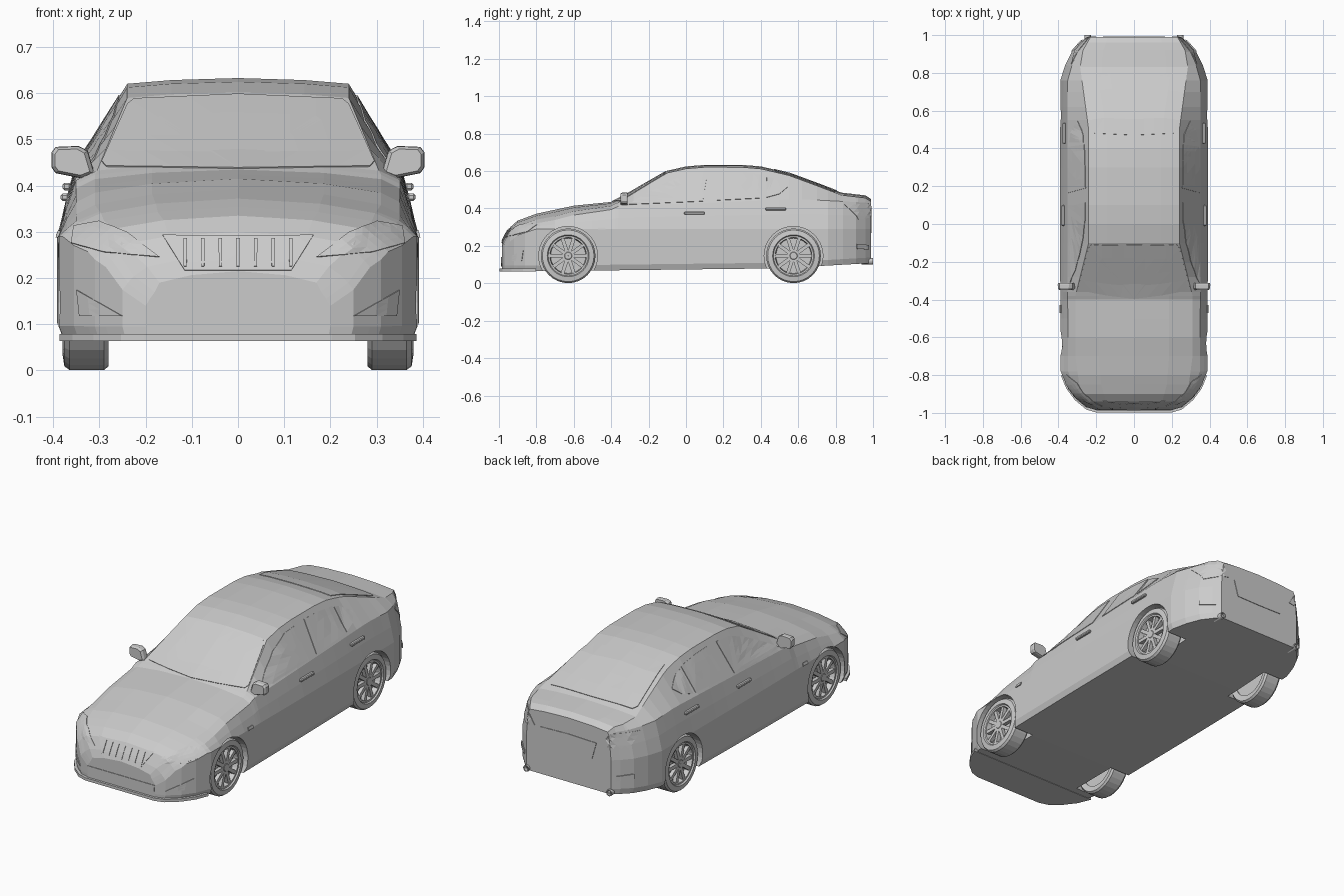
import bpy, bmesh, math
from mathutils import Vector, Matrix
from mathutils.bvhtree import BVHTree

if "Cube" in bpy.data.objects:
    bpy.data.objects.remove(bpy.data.objects["Cube"])

grey = bpy.data.materials.new("light grey")
grey.use_nodes = True
COLOUR = (0.6, 0.6, 0.6, 1)
grey.diffuse_color = COLOUR
grey.node_tree.nodes["Principled BSDF"].inputs["Base Color"].default_value = COLOUR


def finish(name, bm):
    bmesh.ops.recalc_face_normals(bm, faces=bm.faces)
    mesh = bpy.data.meshes.new(name)
    bm.to_mesh(mesh)
    bm.free()
    mesh.materials.append(grey)
    obj = bpy.data.objects.new(name, mesh)
    bpy.context.collection.objects.link(obj)
    return obj


def loft(bm, rings, caps=True, loop=False):
    rows = [[bm.verts.new(p) for p in ring] for ring in rings]
    pairs = list(zip(rows, rows[1:])) + ([(rows[-1], rows[0])] if loop else [])
    for a, b in pairs:
        for i in range(len(a)):
            j = (i + 1) % len(a)
            bm.faces.new((a[i], a[j], b[j], b[i]))
    if caps and not loop:
        bm.faces.new(rows[0])
        bm.faces.new(rows[-1])


def lerp(knots, y):
    for (a, va), (b, vb) in zip(knots, knots[1:]):
        if y <= b:
            return va + (vb - va) * max(0, y - a) / (b - a)
    return knots[-1][1]


# Body curves along the length: height, half width, roof or bonnet edge, floor
TOP = [(-.985, .215), (-.97, .25), (-.94, .3), (-.9, .335), (-.8, .372), (-.6, .415), (-.4, .435),
       (-.36, .452), (-.2, .545), (-.1, .602), (0, .625), (.1, .633), (.3, .633), (.4, .625),
       (.55, .59), (.7, .535), (.83, .485), (.96, .47), (.99, .45)]
WIDE = [(-.985, .2), (-.97, .25), (-.92, .31), (-.86, .355), (-.78, .388), (0, .392), (.76, .39),
        (.84, .365), (.91, .33), (.96, .285), (.99, .25)]
EDGE = [(-.985, .17), (-.94, .25), (-.85, .29), (-.7, .31), (-.38, .31), (-.1, .24), (.5, .24),
        (.83, .285), (.92, .27), (.99, .23)]
DROP = [(-.985, .025), (-.7, .035), (-.38, .02), (-.1, .012), (.99, .014)]
FLOOR = [(-.985, .065), (-.5, .068), (.5, .08), (.99, .108)]
BELT = [(-.4, .41), (.1, .43), (.6, .45), (.99, .43)]


def section(y):
    top, w, e, low = (lerp(k, y) for k in (TOP, WIDE, EDGE, FLOOR))
    rim = top - lerp(DROP, y)
    belt = min(lerp(BELT, y), rim - .02)
    waist = min(.29, belt - .03)
    shoulder = max(e + .008, w * .9)
    half = [(w * .97, low), (w, low + .03), (w, waist), ((w * 1.2 + shoulder) / 2.2, (waist + belt) / 2),
            (shoulder, belt), (e, rim), (e * .6, rim + (top - rim) * .65)]
    right = [(0, low)] + half + [(0, top)]
    return [Vector((x, y, z)) for x, z in right + [(-x, z) for x, z in reversed(half)]]


stations = sorted({y for k in (TOP, WIDE, EDGE) for y, _ in k} | {-.5, -.28, .2, .62})
bm = bmesh.new()
loft(bm, [section(y) for y in stations])
bmesh.ops.recalc_face_normals(bm, faces=bm.faces)
surface = BVHTree.FromBMesh(bm)
body = finish("body_shell", bm)

FRONT_AXLE, REAR_AXLE, HUB_Z = -.63, .575, .147


def lathe(bm, profile, centre, side, segments=32):
    rings = []
    for i in range(segments):
        a = 2 * math.pi * i / segments
        rings.append([(side * x, centre[0] + r * math.cos(a), centre[1] + r * math.sin(a))
                      for r, x in profile])
    loft(bm, rings, loop=True)


# Wheel arches cut through the sides
for axle in (FRONT_AXLE, REAR_AXLE):
    for side in (1, -1):
        bm = bmesh.new()
        turn = Matrix.Translation((side * .38, axle, HUB_Z)) @ Matrix.Rotation(math.pi / 2, 4, 'Y')
        bmesh.ops.create_cone(bm, cap_ends=True, segments=40, radius1=.157, radius2=.157,
                              depth=.24, matrix=turn)
        cutter = finish("arch_cutter", bm)
        cutter.hide_render = True
        mod = body.modifiers.new("arch", 'BOOLEAN')
        mod.operation, mod.solver, mod.object = 'DIFFERENCE', 'EXACT', cutter
        bpy.context.view_layer.objects.active = body
        bpy.ops.object.modifier_apply(modifier=mod.name)
        bpy.data.objects.remove(cutter)


# Wheels: tyre, recessed disc, spokes and hub
def box(bm, centre, size, turn=Matrix()):
    m = Matrix.Translation(centre) @ turn @ Matrix.Diagonal((*size, 1))
    return bmesh.ops.create_cube(bm, size=1, matrix=m)["verts"]


for place, axle in (("front", FRONT_AXLE), ("rear", REAR_AXLE)):
    for hand, side in (("left", 1), ("right", -1)):
        hub = (axle, HUB_Z)
        bm = bmesh.new()
        lathe(bm, [(.108, .285), (.138, .28), (.146, .29), (.146, .365), (.138, .376),
                   (.112, .38), (.105, .37)], hub, side)
        tyre = finish(f"{place}_{hand}_tyre", bm)
        bm = bmesh.new()
        lathe(bm, [(.001, .29), (.108, .29), (.108, .373), (.098, .373), (.094, .345),
                   (.001, .345)], hub, side)
        lathe(bm, [(.001, .34), (.026, .34), (.026, .366), (.018, .372), (.001, .372)], hub, side, 20)
        for i in range(10):
            spin = Matrix.Rotation(2 * math.pi * (i + .5) / 10, 4, 'X')
            middle = Vector((side * .36, axle, HUB_Z)) + spin @ Vector((0, 0, .06))
            box(bm, middle, (.02, .019, .08), spin)
        finish(f"{place}_{hand}_rim", bm)


# Thin plates laid on the shell along one viewing direction
def plate(name, outline, view, side=1, lift=.003):
    places = {"side": lambda a, b: (Vector((side * 2, a, b)), Vector((-side, 0, 0))),
              "front": lambda a, b: (Vector((side * a, -2, b)), Vector((0, 1, 0))),
              "back": lambda a, b: (Vector((side * a, 2, b)), Vector((0, -1, 0))),
              "top": lambda a, b: (Vector((a, b, 2)), Vector((0, 0, -1)))}
    bm = bmesh.new()
    bm.faces.new([bm.verts.new((a, b, 0)) for a, b in outline])
    bmesh.ops.triangulate(bm, faces=bm.faces)
    bmesh.ops.subdivide_edges(bm, edges=bm.edges, cuts=3, use_grid_fill=True)
    targets = {}
    for v in bm.verts:
        origin, ray = places[view](v.co.x, v.co.y)
        hit, normal, _, _ = surface.ray_cast(origin, ray)
        if hit is None:
            hit, normal, _, _ = surface.find_nearest(origin + ray * 1.05)
        targets[v] = (hit, normal)
    for v, (hit, normal) in targets.items():
        v.co = hit + normal * lift
    obj = finish(name, bm)
    # Keep the plate facing outward before it is thickened
    out = -places[view](0, 0)[1]
    if sum((p.normal.dot(out) * p.area for p in obj.data.polygons)) < 0:
        obj.data.flip_normals()
    mod = obj.modifiers.new("thickness", 'SOLIDIFY')
    mod.thickness, mod.offset = .005, -1
    return obj


def both(points):
    return points + [(-a, b) for a, b in reversed(points) if a]


plate("windscreen", both([(0, .437), (.285, .441), (.295, .452), (.24, .575), (.225, .587), (0, .597)]), "front")
plate("rear_window", both([(0, .47), (.21, .48), (.255, .77), (.24, .795), (0, .805)]), "top")
plate("grille", both([(0, .216), (.115, .216), (.163, .292), (0, .292)]), "front")
plate("lower_intake", both([(0, .09), (.17, .094), (.195, .108), (.198, .141), (0, .141)]), "front")
plate("number_plate_panel", both([(0, .27), (.14, .272), (.165, .36), (0, .365)]), "back")
for i in range(-3, 4):
    x = i * .038
    plate("grille_bar", [(x - .003, .224), (x + .003, .224), (x + .004, .284), (x - .004, .284)],
          "front", lift=.006)

for hand, side in (("left", 1), ("right", -1)):
    plate(hand + "_front_window", [(-.31, .42), (.09, .438), (.115, .592), (.02, .585), (-.1, .54), (-.22, .475)],
          "side", side)
    plate(hand + "_rear_window", [(.165, .443), (.41, .455), (.42, .578), (.3, .592), (.19, .595)], "side", side)
    plate(hand + "_quarter_window", [(.43, .458), (.5, .477), (.545, .515), (.47, .56), (.432, .57)], "side", side)
    plate(hand + "_headlight", [(.17, .245), (.29, .256), (.36, .275), (.355, .312), (.3, .322), (.24, .298)],
          "front", side)
    plate(hand + "_fog_light", [(.25, .118), (.342, .118), (.348, .174)], "front", side)
    plate(hand + "_tail_light", [(.2, .36), (.31, .34), (.33, .42), (.24, .425)], "back", side)
    plate(hand + "_reflector", [(.27, .18), (.33, .185), (.33, .21), (.27, .205)], "back", side, .006)
    plate(hand + "_side_marker", [(-.47, .288), (-.43, .288), (-.43, .302), (-.47, .302)], "side", side, .005)

    # Door handles
    for place, y, z in (("front", .045, .375), ("rear", .48, .398)):
        bm = bmesh.new()
        hit = surface.ray_cast(Vector((side * 2, y, z)), Vector((-side, 0, 0)))[0]
        box(bm, hit + Vector((side * .006, 0, 0)), (.018, .11, .016))
        bmesh.ops.bevel(bm, geom=bm.edges[:], offset=.004, segments=1, affect='EDGES')
        finish(f"{hand}_{place}_handle", bm)

    # Door mirror: rounded housing tapering inward
    bm = bmesh.new()
    shape = [(.31, .425), (.335, .415), (.395, .427), (.404, .44), (.404, .472), (.395, .484),
             (.345, .486), (.325, .475)]
    mid = Vector((.365, .453))
    rings = []
    for y, s in ((-.35, .8), (-.34, .97), (-.32, 1), (-.312, .93)):
        rings.append([(side * (mid.x + (a - mid.x) * s), y, mid.y + (b - mid.y) * s) for a, b in shape])
    loft(bm, rings)
    finish(hand + "_mirror", bm)

    # Tailpipe
    bm = bmesh.new()
    pipe = [(.012, -.05), (.017, -.05), (.017, .013), (.012, .013)]
    rings = []
    for i in range(16):
        a = math.pi * i / 8
        rings.append([(side * .245 + r * math.cos(a), .987 + y, .118 + r * math.sin(a)) for r, y in pipe])
    loft(bm, rings, loop=True)
    finish(hand + "_tailpipe", bm)

# Front lip along the lower bumper edge
bm = bmesh.new()
edge = both([(lerp(WIDE, y) + .003, y - .012) for y in (-.985, -.97, -.92, -.86, -.79)])
loft(bm, [[(x, y, z) for x, y in edge] for z in (.064, .079)])
finish("front_lip", bm)
